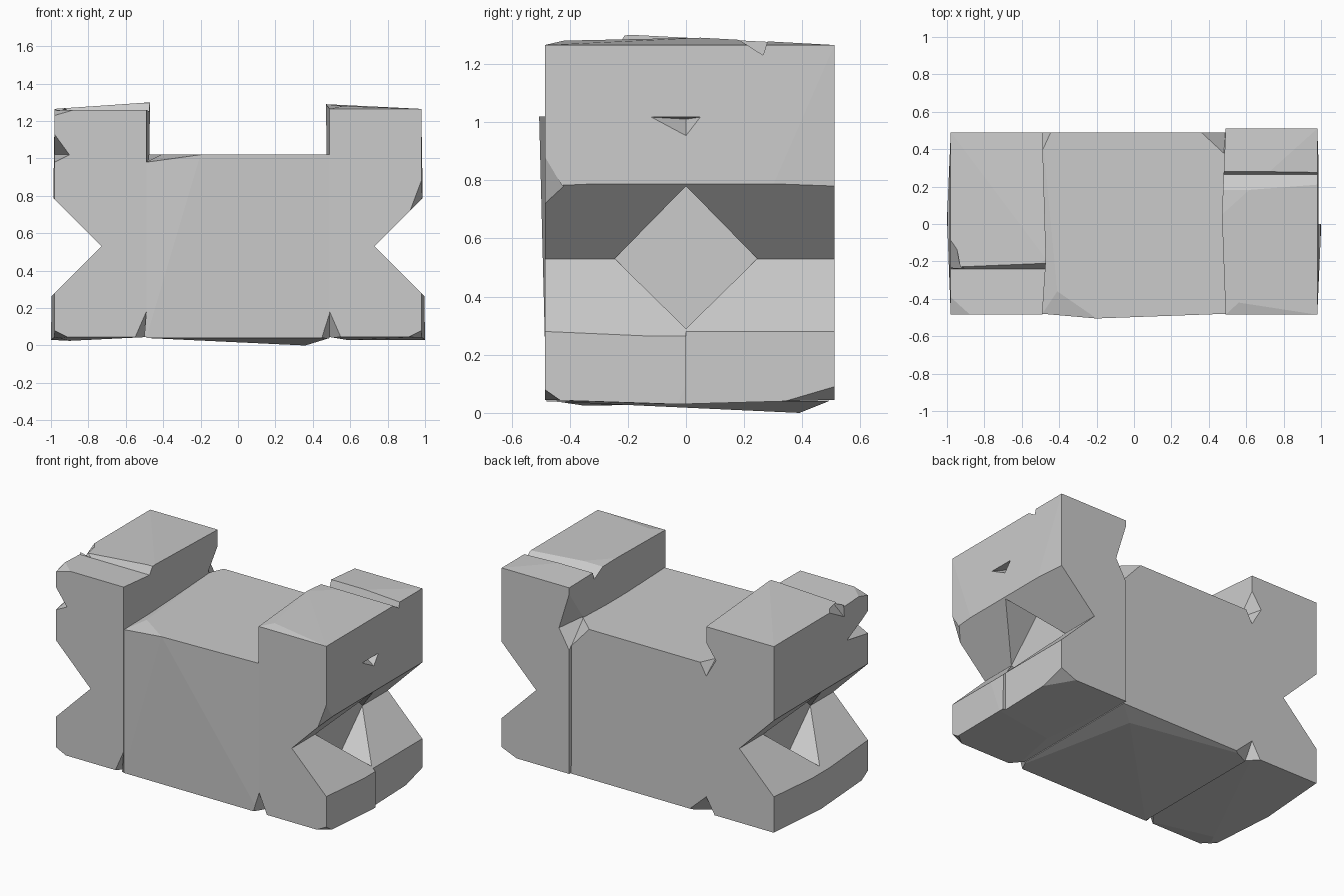
import bpy, bmesh
from itertools import product

scene_cube = bpy.data.objects.get("Cube")
if scene_cube:
    bpy.data.objects.remove(scene_cube, do_unlink=True)

stone = bpy.data.materials.new("grey_stone")
stone.use_nodes = True
GREY = (0.6, 0.6, 0.6, 1)
stone.diffuse_color = GREY
stone.node_tree.nodes["Principled BSDF"].inputs["Base Color"].default_value = GREY


def hull(name, points):
    """Flat-faced solid wrapped around a few points."""
    bm = bmesh.new()
    for p in points:
        bm.verts.new(p)
    res = bmesh.ops.convex_hull(bm, input=bm.verts)
    loose = [v for v in bm.verts if not v.link_faces]
    bmesh.ops.delete(bm, geom=loose, context='VERTS')
    bmesh.ops.recalc_face_normals(bm, faces=bm.faces)
    mesh = bpy.data.meshes.new(name)
    bm.to_mesh(mesh)
    bm.free()
    mesh.materials.append(stone)
    obj = bpy.data.objects.new(name, mesh)
    bpy.context.collection.objects.link(obj)
    return obj


def box(x, y, z):
    return list(product(x, y, z))


def carve(obj, cuts):
    """Subtract each convex cut, then bake the result."""
    for points in cuts:
        cutter = hull("cutter", points)
        cutter.hide_render = True
        mod = obj.modifiers.new("cut", 'BOOLEAN')
        mod.operation = 'DIFFERENCE'
        mod.solver = 'EXACT'
        mod.object = cutter
        dg = bpy.context.evaluated_depsgraph_get()
        mesh = bpy.data.meshes.new_from_object(obj.evaluated_get(dg))
        obj.modifiers.clear()
        obj.data = mesh
        bpy.data.objects.remove(cutter, do_unlink=True)


def side_notch(s):
    """V groove along the outer side, with a diamond pocket in its middle."""
    groove = [(s * x, y, z) for y in (-.7, .7)
              for x, z in ((.73, .53), (1.08, .18), (1.08, .88))]
    pocket = [(s * x, y, z) for x in (.73, 1.1)
              for y, z in ((0, .29), (0, .78), (-.245, .53), (.245, .53))]
    return [groove, pocket]


# Chips along the seams between the middle and the ends
seam_front_left = [(.44, -.49, .03), (.56, -.49, .03), (.49, -.49, .19),
                   (.49, -.40, .03), (.49, -.6, -.1)]
seam_front_right = [(-.56, -.49, .03), (-.49, -.49, .19), (-.49, -.40, .03),
                    (-.53, -.6, -.1)]
seam_back_left = [(.57, .52, .98), (.49, .52, 1.24), (.49, .52, .84),
                  (.48, .37, 1.03), (.34, .5, 1.03), (.48, .6, 1.03)]
seam_back_right = [(-.56, .49, 1.06), (-.49, .49, 1.16), (-.49, .38, 1.03),
                   (-.44, .49, 1.03), (-.49, .49, .94), (-.5, .6, 1.03)]
seam_back_base = [(-.36, .49, .03), (-.56, .49, .03), (-.49, .49, .15),
                  (-.49, .42, .03), (-.49, .6, -.1)]

# Middle block
middle = hull("middle_block", box((-.49, .49), (-.48, .49), (.04,))
              + box((-.49, .49), (.49,), (1.02,))
              + [(.49, -.48, 1.02), (-.49, -.48, .98), (-.41, -.36, 1.02),
                 (-.2, -.505, 1.02), (.36, .39, 0)])
carve(middle, [seam_front_left, seam_back_left, seam_back_right, seam_back_base])

# End block on the right (-x)
right_end = hull("right_end_block", box((-.98, -.49), (-.485, .49), (.045, 1.265))
                 + [(-.47, -.19, 1.30), (-1, .03, .03), (-.9, -.35, .025)])
low_step = [(x, y, z) for x in (-1.1, -.4)
            for y, z in ((-.6, 1.265), (-.24, 1.25), (-.18, 1.35), (-.6, 1.35))]
step_chip = [(-.98, -.06, 1.28), (-.9, -.24, 1.25), (-.98, -.24, 1.18),
             (-1.05, -.22, 1.35)]
edge_chip = [(-.98, -.49, 1.13), (-.9, -.49, 1.02), (-.98, -.49, .98),
             (-.98, -.25, 1.02), (-1.1, -.6, 1.03)]
corner_chip = [(-.98, -.485, 1.23), (-.86, -.485, 1.265), (-.98, -.36, 1.265),
               (-1.05, -.56, 1.34)]
base_chip = [(-.98, -.485, .08), (-.9, -.485, .04), (-.98, -.4, .04),
             (-1.06, -.56, -.04)]
carve(right_end, side_notch(-1) + [low_step, step_chip, edge_chip, corner_chip,
                                   base_chip, seam_front_right,
                                   seam_back_right, seam_back_base])

# End block on the left (+x)
left_end = hull("left_end_block", box((.49, .98), (-.485, .51), (.045, 1.265))
                + [(.47, .05, 1.29), (.56, -.42, 1.28), (1, -.03, .03),
                   (.99, 0, .29), (.58, -.1, .03)])
top_groove = [(x, y, z) for x in (.4, 1.1)
              for y, z in ((.265, 1.23), (.14, 1.31), (.29, 1.31))]
side_pit = [(1.02, -.17, 1.02), (1.02, .07, 1.02), (1.02, 0, .93), (.9, 0, 1.01)]
lower_rear = box((.98, 1.1), (0, .6), (-.1, .29))
front_chip = [(.98, -.485, .88), (.92, -.485, .72), (.98, -.42, .78),
              (1.06, -.56, .74)]
base_front = [(.98, -.485, .08), (.9, -.485, .04), (.98, -.42, .04),
              (1.06, -.56, -.04)]
base_back = [(.98, .51, .09), (.86, .51, .04), (.98, .34, .04),
             (1.06, .6, -.04)]
carve(left_end, side_notch(1) + [top_groove, side_pit, lower_rear, front_chip,
                                 base_front, base_back, seam_front_left,
                                 seam_back_left])
